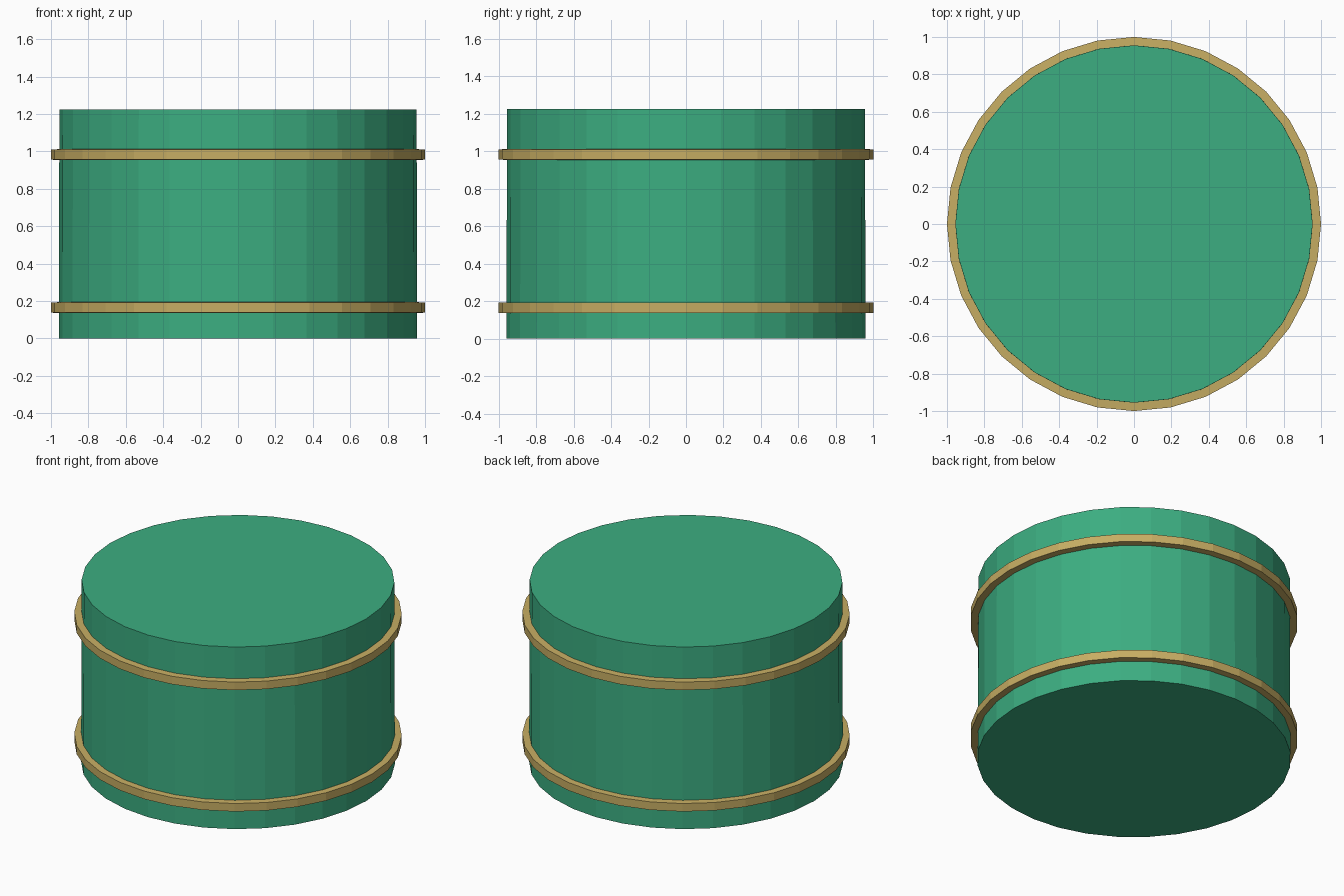
import bpy
import math

if "Cube" in bpy.data.objects:
    bpy.data.objects.remove(bpy.data.objects["Cube"])

SIDES = 32


def material(name, color):
    mat = bpy.data.materials.new(name)
    mat.diffuse_color = (*color, 1)
    mat.use_nodes = True
    mat.node_tree.nodes["Principled BSDF"].inputs["Base Color"].default_value = mat.diffuse_color
    return mat


green = material("drum green", (0.045, 0.42, 0.22))
gold = material("band gold", (0.57, 0.42, 0.125))


# Turn a closed (radius, height) profile around z; radius 0 is not used
def lathe(name, profile, mat, capped):
    n = len(profile)
    verts, faces = [], []
    for i in range(SIDES):
        a = 2 * math.pi * i / SIDES
        verts += [(r * math.cos(a), r * math.sin(a), z) for r, z in profile]
    for i in range(SIDES):
        a, b = i * n, (i + 1) % SIDES * n
        for j in range(n - 1 if capped else n):
            k = (j + 1) % n
            faces.append((a + j, b + j, b + k, a + k))
    if capped:
        faces.append([i * n for i in reversed(range(SIDES))])
        faces.append([i * n + n - 1 for i in range(SIDES)])
    mesh = bpy.data.meshes.new(name)
    mesh.from_pydata(verts, [], faces)
    mesh.materials.append(mat)
    obj = bpy.data.objects.new(name, mesh)
    bpy.context.collection.objects.link(obj)
    return obj


# Solid drum with flat ends
lathe("drum_body", [(0.958, 0), (0.955, 1.225)], green, True)

# Two raised hoops around the drum
for name, z in (("lower_band", 0.165), ("upper_band", 0.983)):
    lathe(name, [(0.94, z - 0.03), (1.0, z - 0.027),
                 (1.0, z + 0.027), (0.94, z + 0.03)], gold, False)
